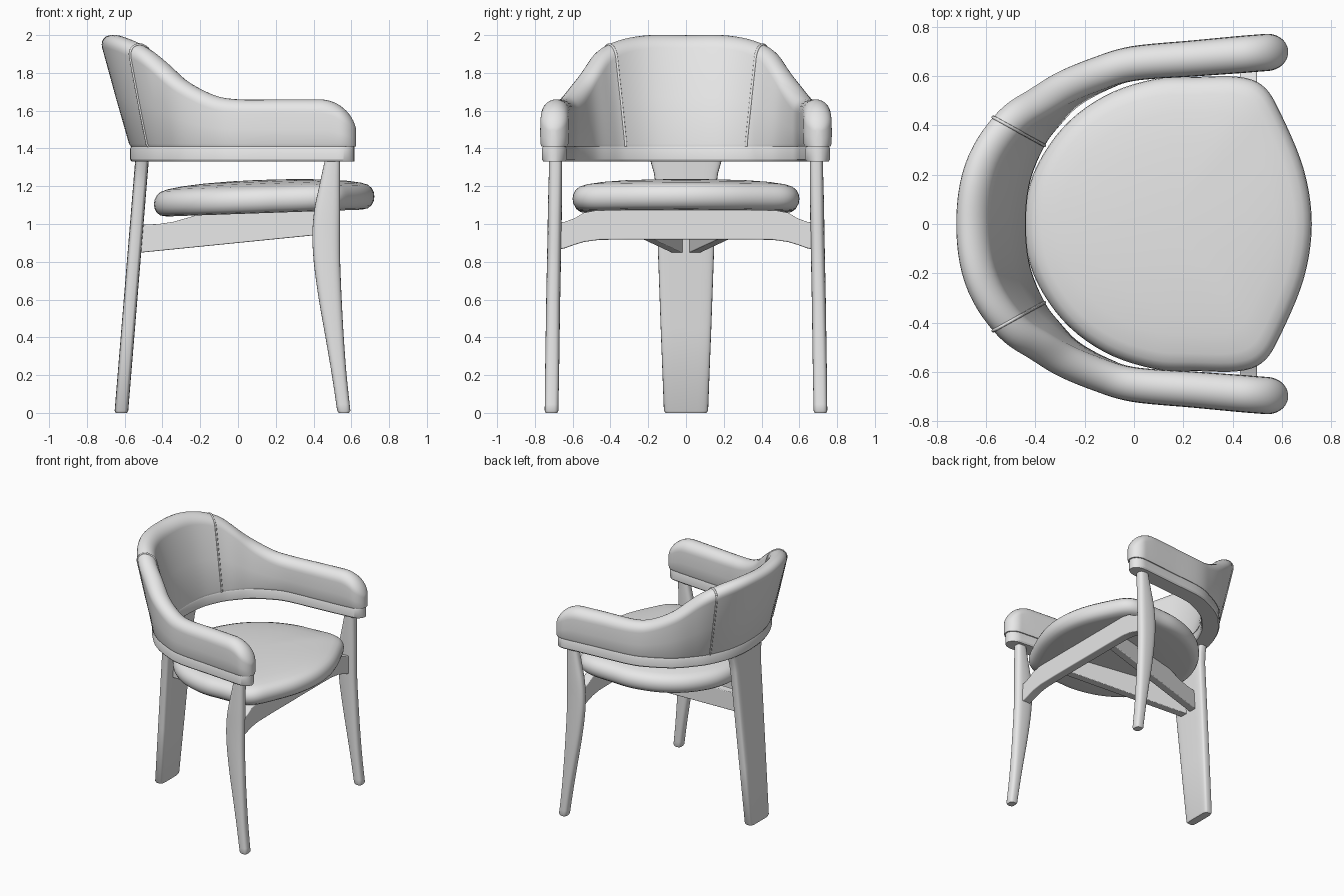
import bpy, bmesh, math
from mathutils import Vector

if "Cube" in bpy.data.objects:
    bpy.data.objects.remove(bpy.data.objects["Cube"])

grey = bpy.data.materials.new("light grey")
grey.diffuse_color = (0.8, 0.8, 0.8, 1)
grey.use_nodes = True
grey.node_tree.nodes["Principled BSDF"].inputs["Base Color"].default_value = grey.diffuse_color


def finish(ob, angle=40):
    ob.data.materials.append(grey)
    bpy.ops.object.select_all(action='DESELECT')
    ob.select_set(True)
    bpy.context.view_layer.objects.active = ob
    if ob.type == 'MESH':
        bpy.ops.object.shade_smooth_by_angle(angle=math.radians(angle))
    return ob


def loft(name, rings, bevel=0, angle=40):
    """Skin a list of equal-length closed rings and cap both ends."""
    bm = bmesh.new()
    vs = [[bm.verts.new(p) for p in r] for r in rings]
    n = len(vs[0])
    for a, b in zip(vs, vs[1:]):
        for i in range(n):
            j = (i + 1) % n
            bm.faces.new((a[i], a[j], b[j], b[i]))
    bm.faces.new(vs[0])
    bm.faces.new(vs[-1])
    bmesh.ops.recalc_face_normals(bm, faces=bm.faces)
    me = bpy.data.meshes.new(name)
    bm.to_mesh(me)
    bm.free()
    ob = bpy.data.objects.new(name, me)
    bpy.context.collection.objects.link(ob)
    if bevel:
        m = ob.modifiers.new("bevel", 'BEVEL')
        m.width, m.segments, m.limit_method = bevel, 3, 'ANGLE'
    return finish(ob, angle)


def spline(pts, sub, closed=False):
    """Catmull-Rom through points of any dimension."""
    n, out = len(pts), []
    for i in range(n if closed else n - 1):
        k = [(i + d) % n if closed else min(max(i + d, 0), n - 1) for d in (-1, 0, 1, 2)]
        for s in range(sub):
            t = s / sub
            out.append([0.5 * (2 * b + (c - a) * t + (2 * a - 5 * b + 4 * c - d) * t * t
                               + (3 * b - a - 3 * c + d) * t ** 3)
                        for a, b, c, d in zip(*(pts[j] for j in k))])
    if not closed:
        out.append(list(pts[-1]))
    return out


def rounded(cx, cy, rx, ry, z, n=24, e=0.7):
    """Soft-cornered horizontal ring."""
    ring = []
    for i in range(n):
        a = 2 * math.pi * i / n
        c, s = math.cos(a), math.sin(a)
        ring.append((cx + rx * math.copysign(abs(c) ** e, c),
                     cy + ry * math.copysign(abs(s) ** e, s), z))
    return ring


# Wraparound back and arms: x, y, top height, outward lean, half thickness
half = [(-.505, 0, 2.0, .28, .068), (-.485, .19, 1.997, .265, .068), (-.42, .35, 1.95, .22, .068),
        (-.345, .45, 1.86, .16, .068), (-.26, .535, 1.76, .10, .068), (-.13, .608, 1.685, .04, .068),
        (0, .652, 1.66, 0, .069), (.25, .673, 1.66, 0, .072), (.43, .688, 1.66, 0, .074),
        (.53, .696, 1.66, 0, .074), (.59, .70, 1.66, 0, .074), (.625, .702, 1.66, 0, .074)]
SUB = 6
full = [(p[0], -p[1], *p[2:]) for p in half[:0:-1]] + half
path = spline(full, SUB)
cushion, rail = [], []
for i, (x, y, top, lean, t) in enumerate(path):
    p, q = path[max(i - 1, 0)], path[min(i + 1, len(path) - 1)]
    tan = Vector((q[0] - p[0], q[1] - p[1])).normalized()
    nrm = Vector((-tan.y, tan.x))
    rt = .066
    if x > .43:      # front of the arm drops away in a curve
        top = 1.46 + .20 * math.sqrt(max(0, 1 - ((x - .43) / .2) ** 2))
    if x > .54:      # and rounds off in plan
        k = math.sqrt(max(.03, 1 - ((x - .54) / .086) ** 2))
        t, rt = t * k, rt * k
    h = top - 1.41
    r = min(t, h * .6)
    prof = [(-.92 * t, 0), (-t, .015), (-t * 1.02, (h - r) * .5)]
    prof += [(-t * math.cos(math.pi * j / 12), h - r + r * math.sin(math.pi * j / 12)) for j in range(13)]
    prof += [(t * 1.02, (h - r) * .5), (t, .015), (.92 * t, 0)]
    cushion.append([(x + nrm.x * (u + lean * v), y + nrm.y * (u + lean * v), 1.41 + v) for u, v in prof])
    xr = x - .01 * max(0, min(1, (x - .45) / .17))
    rp = [(-.88, 1.33), (-1, 1.342), (-1, 1.398), (-.9, 1.412), (.9, 1.412), (1, 1.398), (1, 1.342), (.88, 1.33)]
    rail.append([(xr + nrm.x * u * rt, y + nrm.y * u * rt, z) for u, z in rp])
loft("back_and_arm_cushion", cushion)
loft("back_rail", rail, angle=30)

# Piping seams on the backrest
for side, name in ((-1, "seam_right"), (1, "seam_left")):
    ring = cushion[(len(half) - 1 + side * 2) * SUB]
    cu = bpy.data.curves.new(name, 'CURVE')
    cu.dimensions = '3D'
    cu.bevel_depth, cu.bevel_resolution = .007, 2
    sp = cu.splines.new('POLY')
    sp.points.add(len(ring) - 1)
    for pt, co in zip(sp.points, ring):
        pt.co = (*co, 1)
    ob = bpy.data.objects.new(name, cu)
    bpy.context.collection.objects.link(ob)
    finish(ob)

# Seat cushion: outline scaled into a domed pad, tilted slightly back
edge = [(.722, 0), (.69, .22), (.60, .44), (.53, .555), (.43, .597), (.25, .597), (.08, .588),
        (-.12, .52), (-.29, .39), (-.41, .2), (-.445, 0)]
outline = spline(edge + [(x, -y) for x, y in edge[-2:0:-1]], 5, closed=True)
layers = [(.3, 0), (.88, 0), (.94, .006), (.975, .022), (.995, .045), (1, .068), (.995, .09), (.975, .113),
          (.94, .131), (.88, .143), (.75, .156), (.55, .167), (.3, .174), (.1, .176)]
loft("seat", [[(.14 + (x - .14) * f, y * f, 1.053 + .035 * (.14 + (x - .14) * f) + z)
               for x, y in outline] for f, z in layers])

# Front legs: z, rear edge x, front edge x, centre y, half width
leg = [(0, .533, .588, .712, .031), (.012, .525, .595, .712, .036), (.2, .497, .575, .709, .037),
       (.4, .463, .56, .706, .037), (.6, .428, .549, .703, .037), (.8, .401, .541, .699, .037),
       (.95, .394, .54, .696, .037), (1.08, .405, .541, .694, .037), (1.2, .43, .541, .692, .036),
       (1.34, .46, .541, .69, .034)]
leg_path = [leg[0]] + spline(leg[1:], 4)
for s, name in ((-1, "front_leg_right"), (1, "front_leg_left")):
    loft(name, [rounded((a + b) / 2, s * y, (b - a) / 2, w, z) for z, a, b, y, w in leg_path])

# Broad single back leg, flaring towards the rail: z, half width
back = [(0, .108), (.012, .117), (.45, .134), (.9, .150), (1.2, .160), (1.27, .170), (1.34, .190)]
loft("back_leg", [rounded(-.618 + .082 * z, 0, .036 if z else .03, w, z, 32, .4) for z, w in back])

# Cross stretcher between the front legs: y, bottom, top
cross = [(.69, .862, 1.005), (.64, .872, 1.012), (.59, .89, 1.03), (.54, .905, 1.06), (.46, .916, 1.075), (.3, .918, 1.075)]
cross = cross + [(-y, a, b) for y, a, b in reversed(cross)]
loft("cross_stretcher", [[(.43, y, a), (.5, y, a), (.5, y, b), (.43, y, b)] for y, a, b in cross], .006)

# Two diagonal stretchers from the back leg to the cross stretcher: x, top
diag = [(-.53, .995), (-.42, 1.0), (-.34, 1.012), (-.26, 1.035), (-.18, 1.06), (.45, 1.075)]
for s, name in ((-1, "diagonal_stretcher_right"), (1, "diagonal_stretcher_left")):
    rings = []
    for x, top in diag:
        y0, bot = .02 + .215 * (x + .5), .85 + .1 * (x + .5)
        rings.append([(x, s * y0, bot), (x, s * (y0 + .062), bot),
                      (x, s * (y0 + .062), top), (x, s * y0, top)])
    loft(name, rings, .005)
